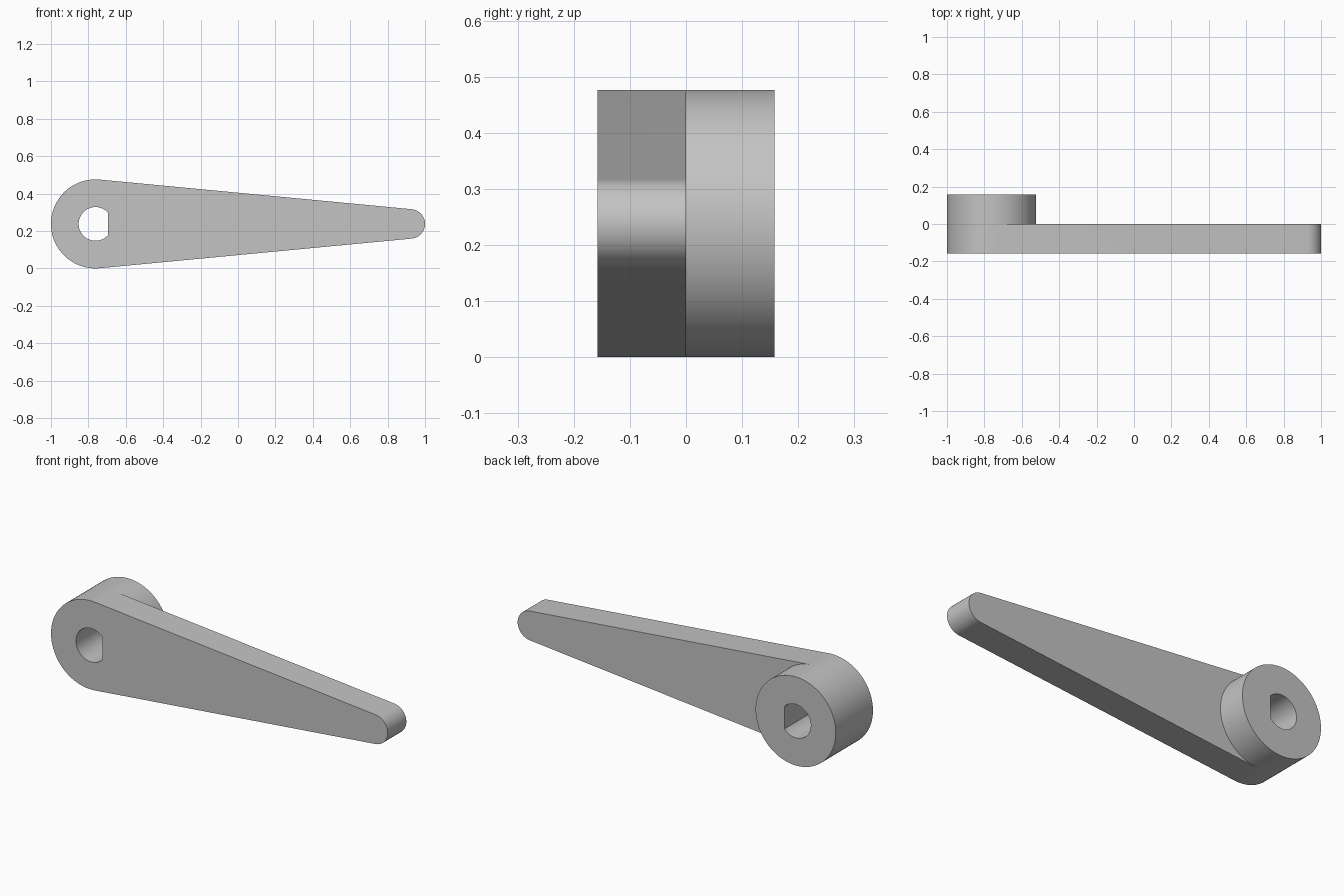
import bpy, bmesh
from math import sin, cos, acos, pi

cube = bpy.data.objects.get("Cube")
if cube:
    bpy.data.objects.remove(cube, do_unlink=True)

HUB_X, TIP_X, MID_Z = -0.762, 0.921, 0.238
HUB_R, TIP_R, BORE_R = 0.238, 0.079, 0.09
FLAT = 0.067        # distance from bore axis to its flat side
DEPTH = 0.158       # half the hub's depth

grey = bpy.data.materials.new("plain grey")
grey.use_nodes = True
colour = (0.55, 0.55, 0.55, 1)
grey.diffuse_color = colour
grey.node_tree.nodes["Principled BSDF"].inputs["Base Color"].default_value = colour


def arc(cx, r, start, end, steps):
    angles = [start + (end - start) * i / steps for i in range(steps + 1)]
    return [(cx + r * cos(a), MID_Z + r * sin(a)) for a in angles]


def wall(bm, loop, y0, y1):
    """Closed band between two depths."""
    rings = [[bm.verts.new((x, y, z)) for x, z in loop] for y in (y0, y1)]
    for i in range(len(loop)):
        j = (i + 1) % len(loop)
        bm.faces.new((rings[0][i], rings[0][j], rings[1][j], rings[1][i]))


def cap(bm, loops, y):
    """Flat face bounded by one outline and any holes."""
    edges = []
    for loop in loops:
        vs = [bm.verts.new((x, y, z)) for x, z in loop]
        edges += [bm.edges.new((v, vs[i - 1])) for i, v in enumerate(vs)]
    bmesh.ops.triangle_fill(bm, edges=edges, use_beauty=True, use_dissolve=False)


# Hub and tip arcs meet along tangent lines
tangent = acos((HUB_R - TIP_R) / (TIP_X - HUB_X))
hub_outer = arc(HUB_X, HUB_R, tangent, 2 * pi - tangent, 48)
hub_inner = arc(HUB_X, HUB_R, -tangent, tangent, 48)
tip = arc(TIP_X, TIP_R, -tangent, tangent, 32)
flat_angle = acos(FLAT / BORE_R)
bore = arc(HUB_X, BORE_R, flat_angle, 2 * pi - flat_angle, 48)

outline = hub_outer + tip
hub_circle = hub_outer + hub_inner[1:-1]
arm_back = hub_inner[::-1] + tip

# Lever: tapered arm in front, round hub running on to the back
bm = bmesh.new()
wall(bm, outline, -DEPTH, 0)
wall(bm, hub_circle, 0, DEPTH)
wall(bm, bore, -DEPTH, DEPTH)
cap(bm, [outline, bore], -DEPTH)
cap(bm, [arm_back], 0)
cap(bm, [hub_circle, bore], DEPTH)
bmesh.ops.remove_doubles(bm, verts=bm.verts, dist=1e-5)
bmesh.ops.recalc_face_normals(bm, faces=bm.faces)

mesh = bpy.data.meshes.new("lever_arm")
bm.to_mesh(mesh)
bm.free()
mesh.materials.append(grey)
lever = bpy.data.objects.new("lever_arm", mesh)
bpy.context.collection.objects.link(lever)
bpy.ops.object.select_all(action='DESELECT')
lever.select_set(True)
bpy.context.view_layer.objects.active = lever
bpy.ops.object.shade_smooth_by_angle(angle=pi / 6)
